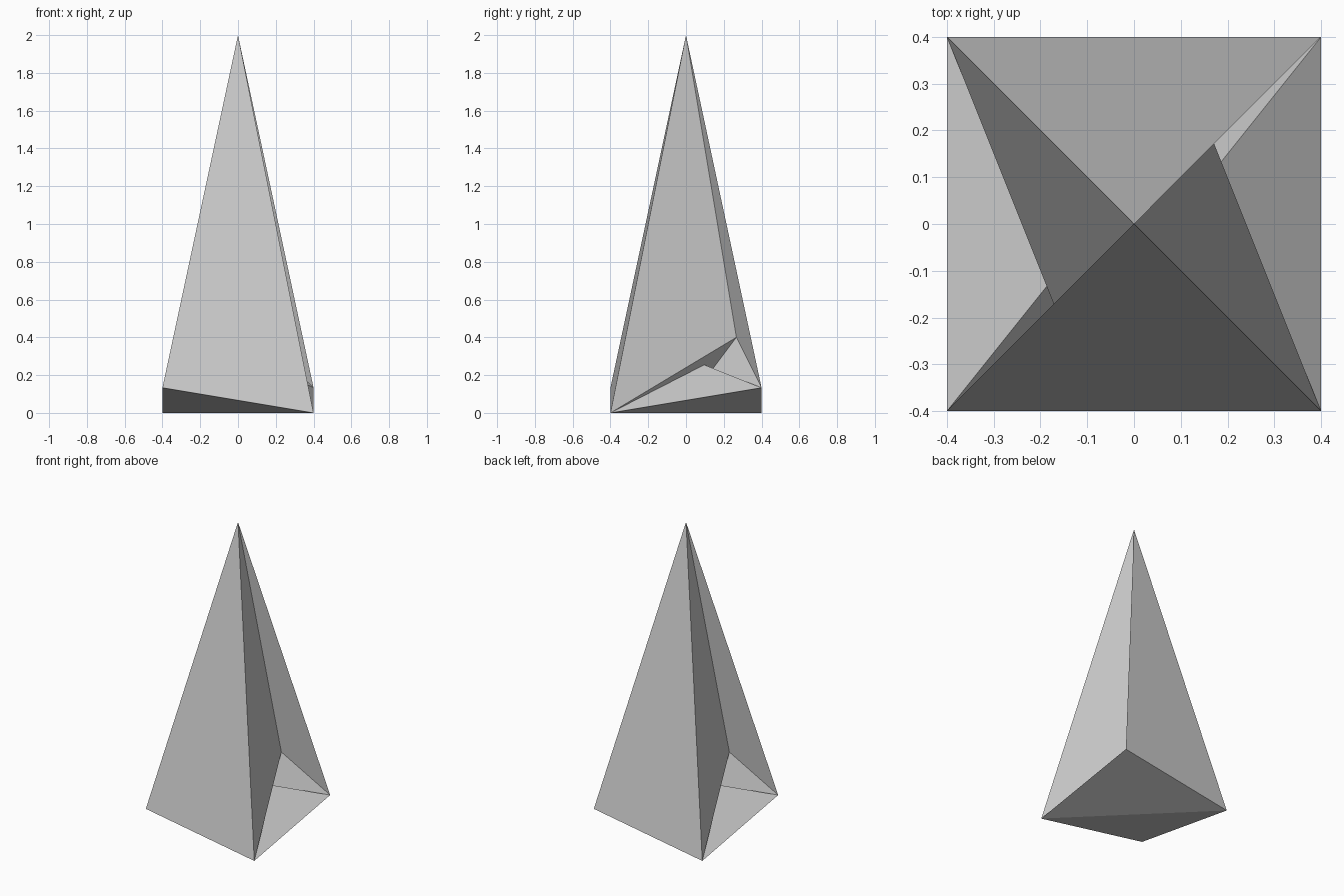
import bpy
import bmesh
from mathutils import Matrix, Vector

cube = bpy.data.objects.get("Cube")
if cube:
    bpy.data.objects.remove(cube, do_unlink=True)

# Plain grey
grey = bpy.data.materials.new("light_grey")
grey.use_nodes = True
color = (0.6, 0.6, 0.6, 1.0)
grey.diffuse_color = color
grey.node_tree.nodes["Principled BSDF"].inputs["Base Color"].default_value = color

# One of each pair of corners; a half turn about z gives its partner
UNIT = 2 / 15
half_turn = Matrix.Rotation(3.14159265, 3, "Z")
corners = {
    "low": Vector((3, -3, 0)),
    "raised": Vector((3, 3, 1)),
    "inner": Vector((1, 2, 3)),
}

bm = bmesh.new()
verts = {"apex": bm.verts.new((0, 0, 15 * UNIT))}
for name, co in corners.items():
    verts[name] = bm.verts.new(co * UNIT)
    verts[name + "_2"] = bm.verts.new(half_turn @ co * UNIT)


def partner(name):
    if name == "apex":
        return name
    return name[:-2] if name.endswith("_2") else name + "_2"


# Half of the triangles of the seven-cornered ring solid
triangles = [
    ("apex", "raised_2", "low"),        # big outer face
    ("apex", "low", "inner"),           # tall side face
    ("apex", "inner", "raised"),        # narrow folded face
    ("low", "raised", "inner_2"),       # sloping floor of the opening
    ("raised", "raised_2", "inner_2"),  # inner wall of the tunnel
    ("low", "low_2", "inner"),          # hidden inner wall
    ("low", "low_2", "raised"),         # underside
]
for tri in triangles:
    bm.faces.new([verts[n] for n in tri])
    bm.faces.new([verts[partner(n)] for n in tri])

bmesh.ops.recalc_face_normals(bm, faces=bm.faces[:])
mesh = bpy.data.meshes.new("ring_polyhedron")
bm.to_mesh(mesh)
bm.free()
mesh.materials.append(grey)
obj = bpy.data.objects.new("ring_polyhedron", mesh)
bpy.context.scene.collection.objects.link(obj)
